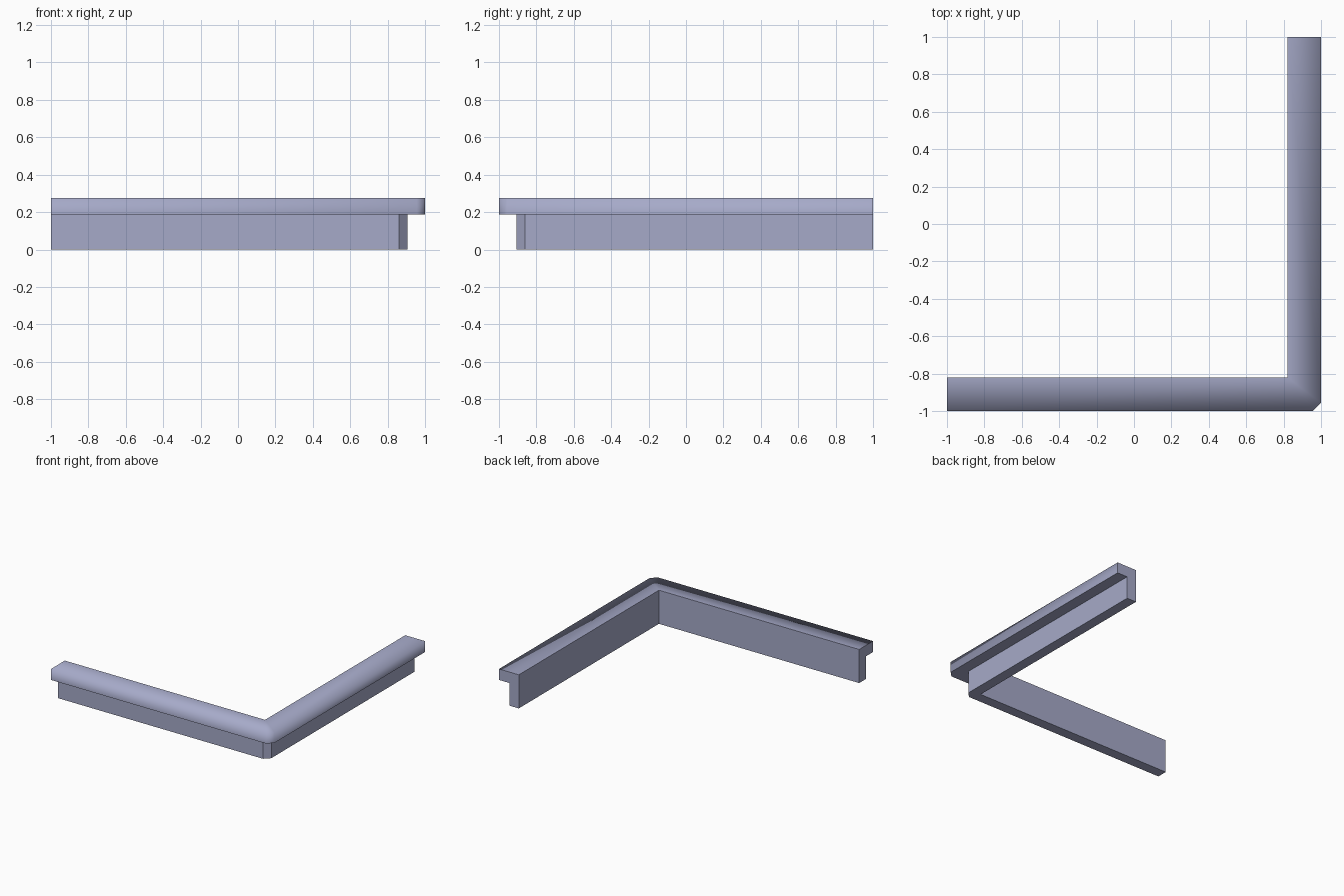
import bpy
import bmesh

if "Cube" in bpy.data.objects:
    bpy.data.objects.remove(bpy.data.objects["Cube"])

INNER = 0.82   # distance of the inner faces from the centre
CUT = 0.044    # size of the chamfer on the outer corner

paint = bpy.data.materials.new("blue grey")
paint.diffuse_color = (0.38, 0.40, 0.58, 1)
paint.use_nodes = True
paint.node_tree.nodes["Principled BSDF"].inputs["Base Color"].default_value = paint.diffuse_color


def l_prism(name, depth, z0, z1, rounded=False, top=True):
    """L-shaped bar with a chamfered outer corner, swept round the plan."""
    o = INNER + depth
    inner = [(-1, -INNER), (INNER, -INNER), (INNER, -INNER), (INNER, 1)]
    outer = [(-1, -o), (o - CUT, -o), (o, -o + CUT), (o, 1)]
    bm = bmesh.new()
    rings = []
    for (ix, iy), (ox, oy) in zip(inner, outer):
        rings.append([bm.verts.new(p) for p in
                      ((ix, iy, z0), (ox, oy, z0), (ox, oy, z1), (ix, iy, z1))])
    for a, b in zip(rings, rings[1:]):
        for i in range(4):
            j = (i + 1) % 4
            if i == 2 and not top:
                continue
            face = bm.faces.new((a[i], a[j], b[j], b[i]))
            face.smooth = rounded and i in (1, 2)  # outer side and top blend
    bm.faces.new(rings[0])
    bm.faces.new(rings[-1][::-1])
    # Merge the doubled inner corner
    bmesh.ops.remove_doubles(bm, verts=bm.verts, dist=0.0001)
    bmesh.ops.recalc_face_normals(bm, faces=bm.faces)
    mesh = bpy.data.meshes.new(name)
    bm.to_mesh(mesh)
    bm.free()
    mesh.materials.append(paint)
    obj = bpy.data.objects.new(name, mesh)
    bpy.context.collection.objects.link(obj)
    return obj


# Thin upright wall, open where the cap covers it
l_prism("wall", 0.086, 0.0, 0.186, top=False)
# Wider cap overhanging on the outer side
l_prism("cap", 0.18, 0.186, 0.276, rounded=True)
